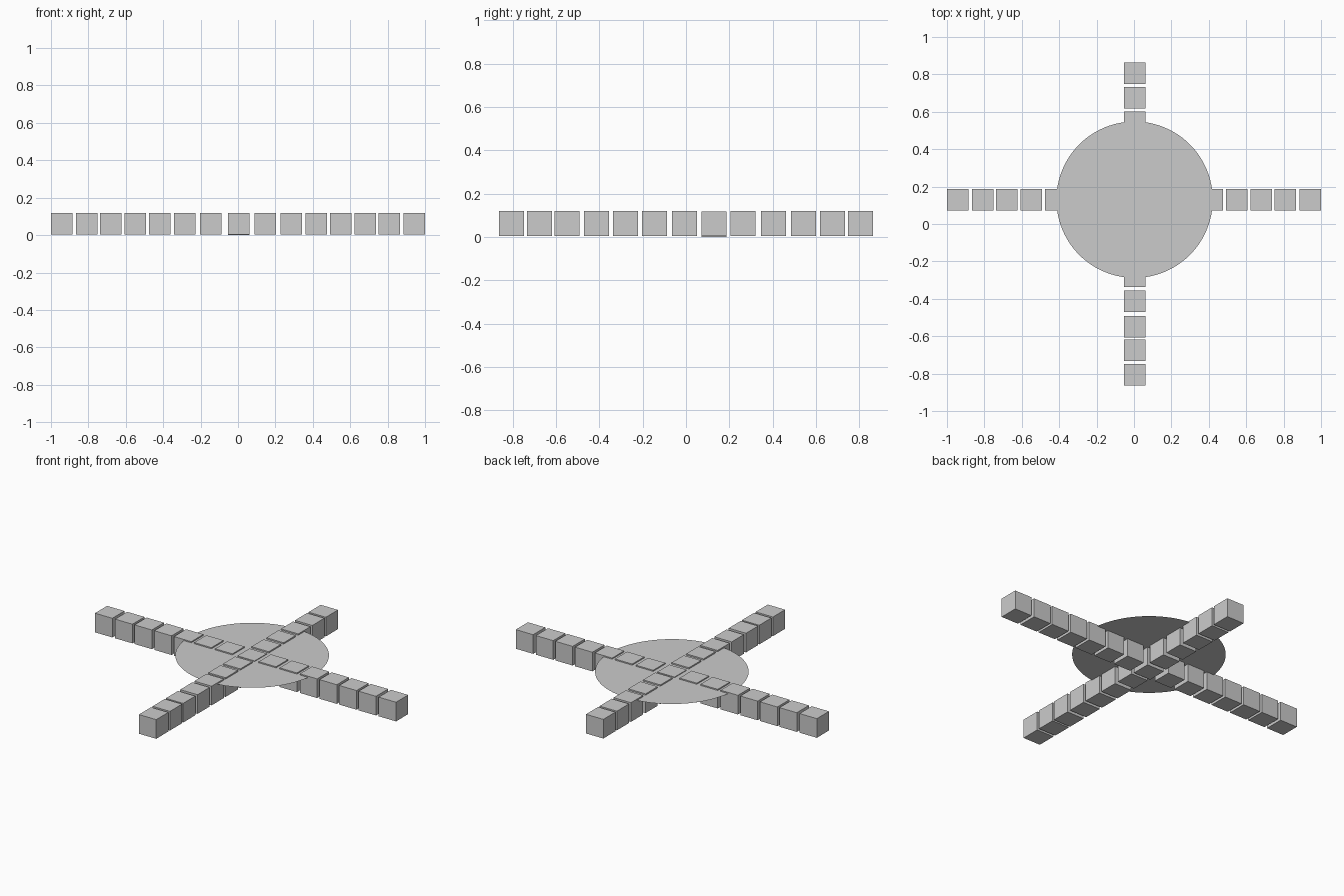
import bpy

if "Cube" in bpy.data.objects:
    bpy.data.objects.remove(bpy.data.objects["Cube"])

SIZE = 0.115      # cube edge
ROW_Y = 0.129     # line of the long row
COL_X = 0.003     # line of the short column


def block(name, x, y, bottom):
    bpy.ops.mesh.primitive_cube_add(size=SIZE, location=(x, y, bottom + SIZE / 2))
    bpy.context.object.name = name


# long row of cubes along x; the crossing cube sits in the middle
half_row = [0.145, 0.284, 0.418, 0.549, 0.680, 0.809, 0.9425]
for i, x in enumerate(half_row):
    for side, sign in (("left", -1), ("right", 1)):
        block(f"row_block_{side}_{i + 1}", sign * x, ROW_Y, 0.003)
block("crossing_block", COL_X, ROW_Y, 0.0)

# column of cubes along y, behind and in front of the crossing
back = [0.263, 0.404, 0.543, 0.676, 0.805]
front = [-0.007, -0.146, -0.279, -0.413, -0.549, -0.675, -0.805]
for part, ys in (("back", back), ("front", front)):
    for i, y in enumerate(ys):
        block(f"column_block_{part}_{i + 1}", COL_X, y, 0.004)

# thin flat disc just below the cube tops
bpy.ops.mesh.primitive_circle_add(vertices=96, radius=0.418, fill_type='NGON',
                                  location=(COL_X, 0.13, 0.111))
bpy.context.object.name = "disc"
